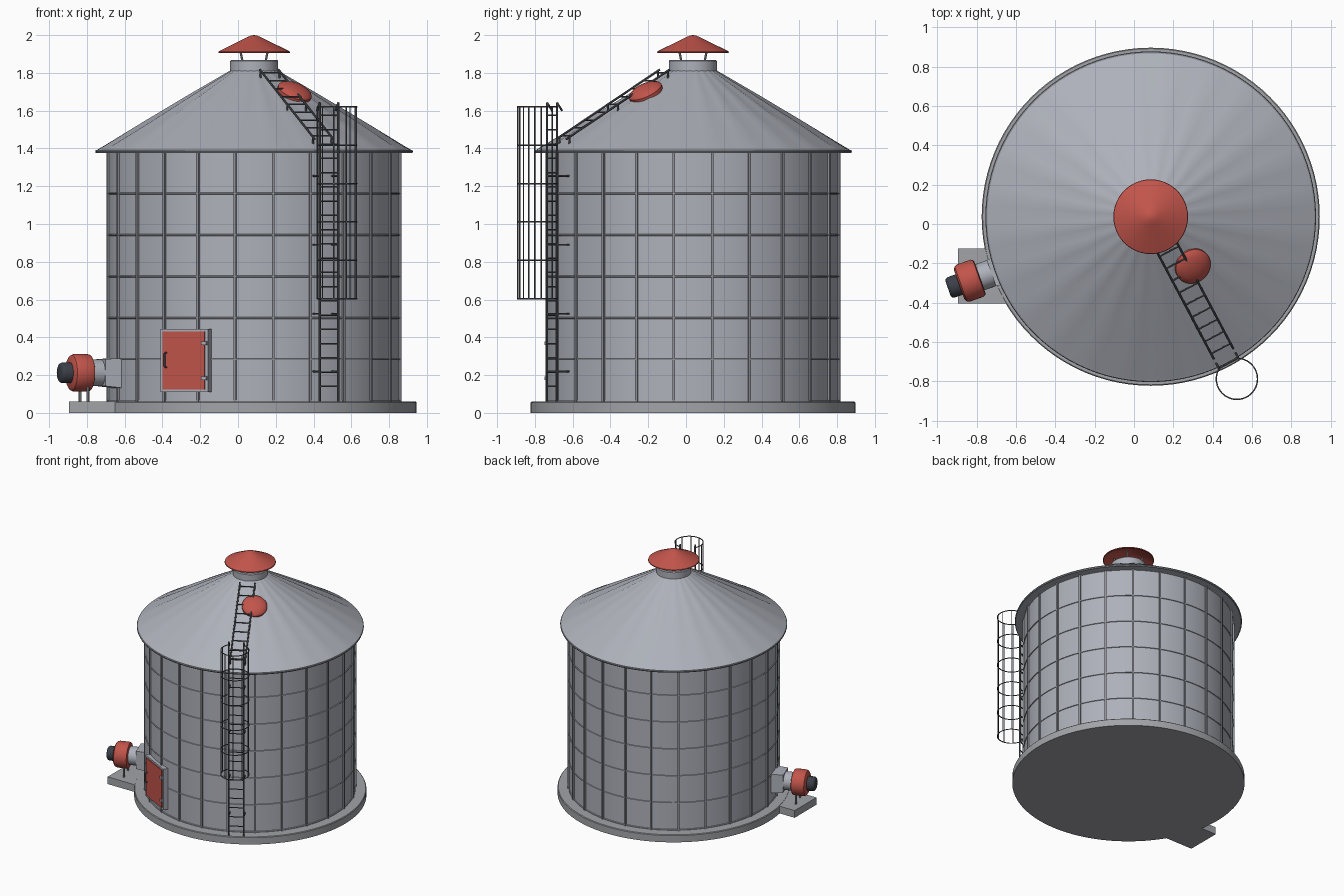
import bpy, bmesh, math
from mathutils import Matrix, Vector

if "Cube" in bpy.data.objects:
    bpy.data.objects.remove(bpy.data.objects["Cube"])

CX, CY = 0.085, 0.037
C = Vector((CX, CY, 0))
Z = Vector((0, 0, 1))


def material(name, rgb):
    m = bpy.data.materials.new(name)
    m.diffuse_color = (*rgb, 1)
    m.use_nodes = True
    m.node_tree.nodes["Principled BSDF"].inputs["Base Color"].default_value = m.diffuse_color
    return m


GALV = material("galvanized grey", (0.42, 0.44, 0.49))
STEEL = material("rib grey", (0.27, 0.28, 0.31))
CONCRETE = material("concrete grey", (0.36, 0.37, 0.39))
DARK = material("ladder dark grey", (0.11, 0.115, 0.13))
MOTOR = material("motor black", (0.045, 0.05, 0.065))
RED = material("red paint", (0.54, 0.09, 0.07))


def finish(bm, name, mat):
    """Merge, orient, smooth below 35 degrees and link."""
    bmesh.ops.remove_doubles(bm, verts=bm.verts, dist=1e-5)
    bmesh.ops.recalc_face_normals(bm, faces=bm.faces)
    for f in bm.faces:
        f.smooth = True
    for e in bm.edges:
        e.smooth = e.calc_face_angle(0) < math.radians(35)
    me = bpy.data.meshes.new(name)
    bm.to_mesh(me)
    bm.free()
    me.materials.append(mat)
    ob = bpy.data.objects.new(name, me)
    bpy.context.collection.objects.link(ob)
    return ob


def lathe(name, profile, mat, loc=C, axis=Z, n=96, lift=None):
    """Spin (radius, height) points about an axis; lift adds height per ring and column."""
    bm = bmesh.new()
    mtx = Matrix.Translation(loc) @ axis.to_track_quat('Z', 'Y').to_matrix().to_4x4()
    rings = []
    for k, (r, h) in enumerate(profile):
        ring = []
        for i in range(n):
            a = 2 * math.pi * i / n
            dz = lift(k, i) if lift else 0
            ring.append(bm.verts.new(mtx @ Vector((r * math.cos(a), r * math.sin(a), h + dz))))
        rings.append(ring)
    for a, b in zip(rings, rings[1:]):
        for i in range(n):
            j = (i + 1) % n
            bm.faces.new((a[i], a[j], b[j], b[i]))
    return finish(bm, name, mat)


def at(deg, r, t, z):
    """Point at distance r along a bearing, t sideways, height z."""
    a = math.radians(deg)
    return C + Vector((r * math.cos(a) - t * math.sin(a), r * math.sin(a) + t * math.cos(a), z))


def add_block(bm, deg, r0, r1, s0, s1):
    """Hexahedron between two rectangles (t0, t1, z0, z1) at r0 and r1."""
    v = []
    for r, (t0, t1, z0, z1) in ((r0, s0), (r1, s1)):
        v.append([bm.verts.new(at(deg, r, t, z)) for t, z in ((t0, z0), (t1, z0), (t1, z1), (t0, z1))])
    bm.faces.new(v[0])
    bm.faces.new(v[1])
    for i in range(4):
        j = (i + 1) % 4
        bm.faces.new((v[0][i], v[0][j], v[1][j], v[1][i]))


def blocks(name, items, mat):
    bm = bmesh.new()
    for deg, r0, r1, s0, s1 in items:
        add_block(bm, deg, r0, r1, s0, s1 or s0)
    return finish(bm, name, mat)


def rods(name, paths, radius, mat, n=8):
    """Round bars following point paths."""
    bm = bmesh.new()
    for path in paths:
        for p, q in zip(path, path[1:]):
            d = q - p
            m = Matrix.Translation((p + q) / 2) @ d.to_track_quat('Z', 'Y').to_matrix().to_4x4()
            bmesh.ops.create_cone(bm, cap_ends=True, segments=n, radius1=radius, radius2=radius,
                                  depth=d.length, matrix=m)
    return finish(bm, name, mat)


# foundation slab, round and with a fan pad
lathe("foundation", [(0, 0), (0.86, 0), (0.86, 0.055), (0.855, 0.06), (0, 0.06)], CONCRETE)
bm = bmesh.new()
bmesh.ops.create_cube(bm, size=1, matrix=Matrix.Translation((-0.745, -0.265, 0.0295))
                      @ Matrix.Diagonal((0.30, 0.28, 0.059, 1)))
finish(bm, "fan_pad", CONCRETE)

# bin wall, seam rings and 24 vertical stiffeners
lathe("wall", [(0.775, 0.06), (0.775, 1.385)], GALV)
for k in range(7):
    z = 0.064 + 0.2195 * k
    lathe(f"seam_ring_{k}", [(0.774, z - 0.005), (0.78, z - 0.003), (0.78, z + 0.003), (0.774, z + 0.005)], GALV)
blocks("stiffeners", [(7.5 + 15 * i, 0.77, 0.786, (-0.007, 0.007, 0.06, 1.38), None)
                      for i in range(24)], STEEL)

# conical roof with soft radial ribs
RIB = (0, 0, 0, 0.007, 0.006, 0.002)
lathe("roof", [(0.77, 1.378), (0.835, 1.38), (0.835, 1.39), (0.6, 1.529), (0.35, 1.678), (0.125, 1.812)],
      GALV, lift=lambda k, i: RIB[k] if i % 4 == 2 else 0)
lathe("eave_rim", [(0.828, 1.378), (0.838, 1.376), (0.841, 1.384), (0.838, 1.391), (0.828, 1.393)], STEEL)

# vent neck, legs and rain cap
lathe("vent_neck", [(0.128, 1.79), (0.128, 1.862), (0.122, 1.868), (0, 1.868)], GALV, n=48)
rods("cap_legs", [[at(45 + 90 * i, 0.088, 0, 1.865), at(45 + 90 * i, 0.105, 0, 1.925)] for i in range(4)],
     0.006, GALV)
lathe("rain_cap", [(0, 1.985), (0.09, 1.948), (0.185, 1.905), (0.19, 1.907), (0.188, 1.914), (0.14, 1.938),
                   (0.09, 1.962), (0.045, 1.985), (0.018, 1.997), (0, 2.0)], RED, n=48)

# roof hatch, tilted with the slope
a = math.radians(-49.5)
normal = Vector((0.595 * math.cos(a), 0.595 * math.sin(a), 1)).normalized()
lathe("roof_hatch", [(0.092, -0.015), (0.094, 0.016), (0.088, 0.025), (0.065, 0.037), (0.035, 0.044), (0, 0.047)],
      RED, loc=at(-49.5, 0.325, 0, 1.69), axis=normal, n=40)

# wall ladder with rungs, wall brackets and bent-over grab ends
LA, LR, HW = -62, 0.845, 0.056
rods("wall_ladder_rails", [[at(LA, LR, s * HW, 0.06), at(LA, LR, s * HW, 1.642), at(LA, LR - 0.03, s * HW, 1.60)]
                           for s in (-1, 1)], 0.006, DARK)
rods("wall_ladder_rungs", [[at(LA, LR, -HW, 0.14 + 0.0755 * i), at(LA, LR, HW, 0.14 + 0.0755 * i)]
                           for i in range(20)], 0.004, DARK)
rods("wall_brackets", [[at(LA, 0.765, s * HW, z), at(LA, LR, s * HW, z)]
                       for s in (-1, 1) for z in (0.22, 0.525, 0.89, 1.255)], 0.005, DARK)

# safety cage: open hoops meeting the rails, and upright bars


def cage(delta, z):
    d = math.radians(delta)
    return at(LA, 0.934 + 0.105 * math.cos(d), 0.105 * math.sin(d), z)


rods("cage_hoops", [[cage(-148 + 296 * i / 24, 0.605 + 0.203 * k) for i in range(25)] for k in range(6)],
     0.004, DARK, 6)
rods("cage_bars", [[cage(37 * i, 0.605), cage(37 * i, 1.62)] for i in range(-3, 4)], 0.0035, DARK, 6)

# roof ladder on short standoffs


def slope(r, t, up):
    return at(LA, r, t, 1.812 - (r - 0.125) * 0.594 + up)


rods("roof_ladder_rails", [[slope(0.17, s * HW, 0.032), slope(0.79, s * HW, 0.032)] for s in (-1, 1)], 0.006, DARK)
rods("roof_ladder_rungs", [[slope(0.2 + 0.07 * i, -HW, 0.032), slope(0.2 + 0.07 * i, HW, 0.032)]
                           for i in range(9)], 0.004, DARK)
rods("roof_ladder_feet", [[slope(r, s * HW, -0.01), slope(r, s * HW, 0.036)]
                          for s in (-1, 1) for r in (0.18, 0.48, 0.77)], 0.005, DARK)

# access door: frame, panel, hinges and handle
DA = -117.5
W, Z0, Z1 = 0.143, 0.11, 0.445
blocks("door_frame", [(DA, 0.74, 0.80, (-W, W, Z0, Z0 + 0.016), None),
                      (DA, 0.74, 0.80, (-W, W, Z1 - 0.016, Z1), None),
                      (DA, 0.74, 0.80, (-W, -W + 0.018, Z0, Z1), None),
                      (DA, 0.74, 0.80, (W - 0.018, W, Z0, Z1), None)], GALV)
blocks("door_panel", [(DA, 0.74, 0.806, (-W + 0.016, W - 0.018, Z0 + 0.014, Z1 - 0.014), None)], RED)
blocks("door_hinges", [(DA, 0.79, 0.815, (W - 0.035, W - 0.005, z - 0.009, z + 0.009), None)
                       for z in (0.183, 0.368)], GALV)
rods("door_handle", [[at(DA, 0.80, -0.105, 0.24), at(DA, 0.823, -0.105, 0.245),
                      at(DA, 0.823, -0.105, 0.315), at(DA, 0.80, -0.105, 0.32)]], 0.005, DARK)

# aeration fan: transition duct, housing, motor and legs
FA, FZ = 199.5, 0.212
axis = at(FA, 1, 0, 0) - C
blocks("fan_duct", [(FA, 0.75, 0.86, (-0.08, 0.08, 0.13, 0.288), (-0.07, 0.07, 0.142, 0.286))], GALV)
lathe("fan_collar", [(0, 0), (0.07, 0), (0.07, 0.09)], GALV, loc=at(FA, 0.85, 0, FZ), axis=axis, n=32)
lathe("fan_housing", [(0, 0), (0.085, 0), (0.096, 0.005), (0.1, 0.016), (0.1, 0.088), (0.094, 0.103),
                      (0.08, 0.112), (0, 0.112)], RED, loc=at(FA, 0.922, 0, FZ), axis=axis, n=40)
lathe("fan_motor", [(0.055, 0), (0.055, 0.05), (0.05, 0.06), (0.04, 0.066), (0, 0.066)], MOTOR,
      loc=at(FA, 1.028, 0, FZ), axis=axis, n=32)
rods("fan_legs", [[at(FA, 0.955, t, 0.055), at(FA, 0.955, t, 0.16)] for t in (-0.06, 0.06)], 0.008, STEEL)
